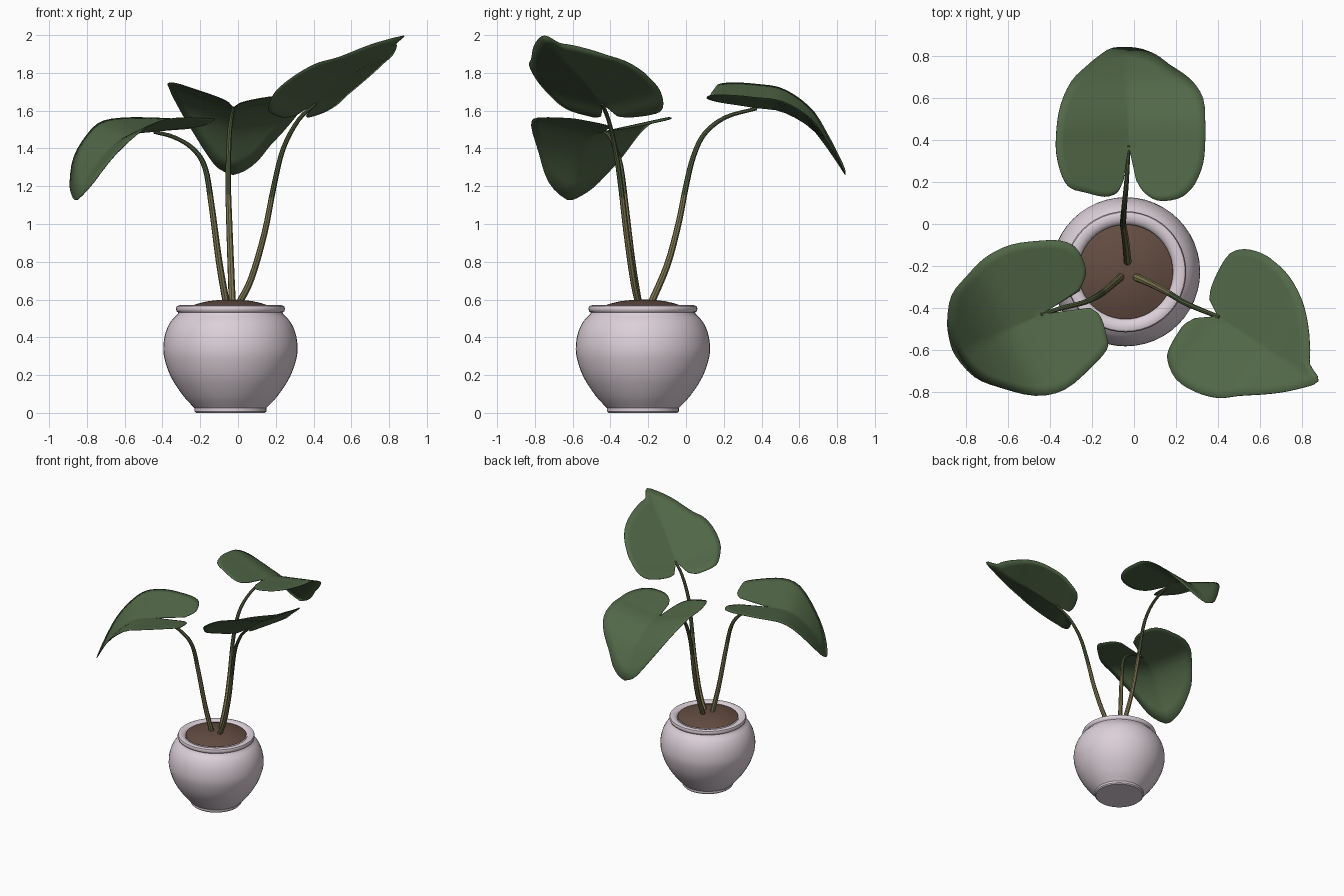
import bpy, bmesh, math
from mathutils import Vector

if "Cube" in bpy.data.objects:
    bpy.data.objects.remove(bpy.data.objects["Cube"])


def material(name, col):
    m = bpy.data.materials.new(name)
    m.diffuse_color = (*col, 1)
    m.use_nodes = True
    m.node_tree.nodes["Principled BSDF"].inputs["Base Color"].default_value = m.diffuse_color
    return m


POT = material("pale_ceramic", (0.72, 0.63, 0.69))
SOIL = material("brown_soil", (0.125, 0.073, 0.054))
LEAF = material("leaf_green", (0.083, 0.137, 0.064))
STEM_LOW = material("stem_olive", (0.21, 0.185, 0.085))
STEM_TOP = material("stem_green", (0.085, 0.115, 0.05))


def smooth_path(pts, n=4):
    """Catmull-Rom curve through the points."""
    p = [Vector(q) for q in pts]
    p = [2 * p[0] - p[1]] + p + [2 * p[-1] - p[-2]]
    out = []
    for i in range(1, len(p) - 2):
        a, b, c, d = p[i - 1:i + 3]
        for k in range(n):
            t = k / n
            out.append(0.5 * (2 * b + (c - a) * t + (2 * a - 5 * b + 4 * c - d) * t * t
                              + (3 * b - a - 3 * c + d) * t ** 3))
    return out + [p[-2]]


def make_object(name, bm, mats, angle=40):
    me = bpy.data.meshes.new(name)
    bm.to_mesh(me)
    bm.free()
    for m in mats:
        me.materials.append(m)
    ob = bpy.data.objects.new(name, me)
    bpy.context.collection.objects.link(ob)
    bpy.ops.object.select_all(action='DESELECT')
    bpy.context.view_layer.objects.active = ob
    ob.select_set(True)
    bpy.ops.object.shade_smooth_by_angle(angle=math.radians(angle))
    return ob


def lathe(name, profile, mat, centre, sides=48):
    bm = bmesh.new()
    vs = [bm.verts.new((r, 0, z)) for r, z in profile]
    es = [bm.edges.new(e) for e in zip(vs, vs[1:])]
    bmesh.ops.spin(bm, geom=vs + es, cent=(0, 0, 0), axis=(0, 0, 1),
                   angle=2 * math.pi, steps=sides)
    bmesh.ops.remove_doubles(bm, verts=bm.verts, dist=1e-4)
    bmesh.ops.recalc_face_normals(bm, faces=bm.faces)
    bmesh.ops.translate(bm, verts=bm.verts, vec=(*centre, 0))
    return make_object(name, bm, [mat])


def stem(name, pts, r0=0.019, r1=0.010, sides=8):
    path = smooth_path(pts)
    bm = bmesh.new()
    rings = []
    for i, p in enumerate(path):
        t = (path[min(i + 1, len(path) - 1)] - path[max(i - 1, 0)]).normalized()
        a = t.cross(Vector((0.6, -0.8, 0.1))).normalized()
        b = t.cross(a)
        r = r0 + (r1 - r0) * i / (len(path) - 1)
        rings.append([bm.verts.new(p + r * (a * math.cos(w) + b * math.sin(w)))
                      for w in (2 * math.pi * k / sides for k in range(sides))])
    for r, s in zip(rings, rings[1:]):
        for k in range(sides):
            bm.faces.new((r[k], r[k - 1], s[k - 1], s[k]))
    bm.faces.new(rings[0])
    bm.faces.new(rings[-1])
    bmesh.ops.recalc_face_normals(bm, faces=bm.faces)
    # olive near the soil, greener toward the leaf
    for f in bm.faces:
        f.material_index = int(f.calc_center_median().z > 1.15)
    make_object(name, bm, [STEM_LOW, STEM_TOP])


def leaf(name, apex, tip, outline, ridge, lift_left, lift_right, rings=9):
    """Heart-shaped sheet: plan outline (hundredths) fanned from the notch;
    height follows the midrib curve, with both halves lifted into a shallow V."""
    apex, tip = Vector(apex), Vector(tip)
    d = (tip - apex).normalized()
    n = Vector((-d.y, d.x))
    curve = smooth_path(ridge, 6)

    def height(p):
        u, v = (p - apex).dot(d), (p - apex).dot(n)
        z = curve[0].y if u < curve[0].x else curve[-1].y
        for a, b in zip(curve, curve[1:]):
            if a.x <= u <= b.x:
                z = a.y + (b.y - a.y) * (u - a.x) / (b.x - a.x)
                break
        return z + (lift_left if v > 0 else lift_right) * abs(v)

    edge = smooth_path([(x / 100, y / 100) for x, y in outline], 3)
    bm = bmesh.new()
    centre = bm.verts.new((*apex, height(apex)))
    prev = None
    for e in edge:
        col = [centre]
        for k in range(1, rings + 1):
            p = apex.lerp(e, k / rings)
            col.append(bm.verts.new((*p, height(p))))
        if prev:
            bm.faces.new((centre, prev[1], col[1]))
            for k in range(1, rings):
                bm.faces.new((prev[k], prev[k + 1], col[k + 1], col[k]))
        prev = col
    ob = make_object(name, bm, [LEAF], 50)
    mod = ob.modifiers.new("thickness", 'SOLIDIFY')
    mod.thickness = 0.004
    mod.offset = 0


# Pot and soil
C = (-0.04, -0.228)
pot_body = [(0.19, 0.025), (0.25, 0.09), (0.315, 0.19), (0.35, 0.29), (0.355, 0.36),
            (0.342, 0.43), (0.315, 0.485), (0.28, 0.522)]
lathe("pot", [(0, 0), (0.182, 0), (0.19, 0.008)] + [tuple(p) for p in smooth_path(pot_body, 3)]
      + [(0.276, 0.531), (0.285, 0.538), (0.289, 0.552), (0.284, 0.565), (0.27, 0.57),
         (0.25, 0.566), (0.235, 0.56), (0.225, 0.545), (0.222, 0.52)], POT, C)
lathe("soil", [(0, 0.6), (0.06, 0.598), (0.12, 0.591), (0.17, 0.579), (0.226, 0.56)], SOIL, C)

# Stems
stem("left_stem", [(-0.06, -0.25, 0.57), (-0.10, -0.285, 0.8), (-0.14, -0.32, 1.1),
                   (-0.175, -0.345, 1.3), (-0.24, -0.375, 1.4), (-0.34, -0.40, 1.46),
                   (-0.445, -0.432, 1.488)])
stem("back_stem", [(-0.03, -0.19, 0.57), (-0.038, -0.1, 0.78), (-0.046, -0.04, 1.0),
                   (-0.052, 0.0, 1.2), (-0.05, 0.04, 1.36), (-0.045, 0.1, 1.48),
                   (-0.035, 0.21, 1.565), (-0.025, 0.375, 1.612)])
stem("right_stem", [(0.0, -0.25, 0.57), (0.07, -0.28, 0.71), (0.14, -0.315, 0.95),
                    (0.19, -0.345, 1.2), (0.24, -0.375, 1.4), (0.32, -0.41, 1.55),
                    (0.41, -0.445, 1.637)])

# Leaves
leaf("left_leaf", (-0.44, -0.43), (-0.85, -0.62),
     [(-26, -32), (-23, -24), (-24, -18), (-28, -11), (-35, -8), (-45, -8), (-59, -10),
      (-71, -16), (-80, -25), (-87, -34), (-89, -46), (-88, -55), (-85, -63), (-76, -73),
      (-64, -78), (-47, -82), (-33, -79), (-21, -69), (-13, -60), (-13, -54), (-16, -44),
      (-21, -40)],
     [(-0.4, 1.51), (-0.2, 1.50), (0, 1.49), (0.15, 1.47), (0.25, 1.41), (0.36, 1.29),
      (0.46, 1.12)], 0.2, 0.2)
leaf("back_leaf", (-0.025, 0.37), (-0.025, 0.84),
     [(1, 21), (4, 16), (9, 12), (15, 11), (23, 13), (29, 19), (33, 29), (34, 40), (34, 48),
      (33, 60), (27, 69), (17, 76), (10, 81), (1, 84), (-10, 84), (-17, 80), (-23, 75),
      (-30, 68), (-35, 57), (-37, 45), (-37, 33), (-34, 22), (-30, 17), (-23, 15),
      (-14, 13), (-8, 15), (-5, 21)],
     [(-0.27, 1.645), (-0.12, 1.63), (0, 1.615), (0.14, 1.595), (0.29, 1.51), (0.38, 1.40),
      (0.48, 1.25)], 0.36, 0.15)
leaf("right_leaf", (0.40, -0.44), (0.88, -0.76),
     [(29, -45), (24, -48), (21, -52), (17, -59), (16, -65), (20, -74), (29, -80), (40, -83),
      (50, -82), (65, -81), (77, -79), (88, -75), (84, -67), (84, -60), (83, -48), (80, -36),
      (74, -25), (67, -18), (61, -14), (53, -12), (46, -14), (41, -21), (37, -30), (36, -36)],
     [(-0.2, 1.49), (-0.08, 1.56), (0, 1.63), (0.22, 1.78), (0.33, 1.84), (0.45, 1.92),
      (0.58, 2.0)], 0.2, 0.2)
